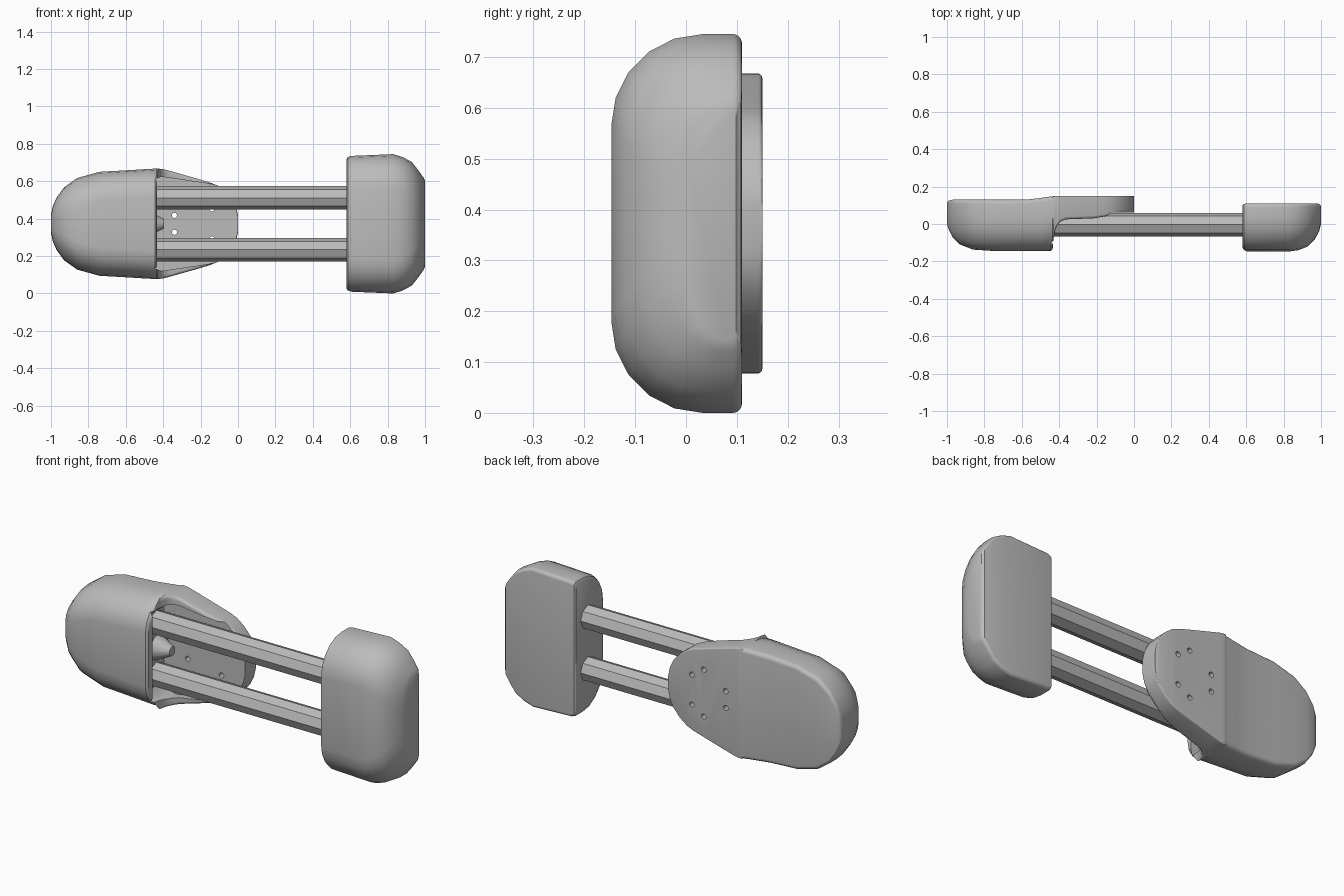
import bpy, bmesh, math
from mathutils import Matrix, Vector

MID = 0.3725  # height of the symmetry plane

if "Cube" in bpy.data.objects:
    bpy.data.objects.remove(bpy.data.objects["Cube"], do_unlink=True)

grey = bpy.data.materials.new("plain_grey")
grey.use_nodes = True
grey.diffuse_color = (0.5, 0.5, 0.5, 1)
grey.node_tree.nodes["Principled BSDF"].inputs["Base Color"].default_value = (0.5, 0.5, 0.5, 1)


def finish(name, bm):
    bmesh.ops.recalc_face_normals(bm, faces=bm.faces)
    mesh = bpy.data.meshes.new(name)
    bm.to_mesh(mesh)
    bm.free()
    mesh.materials.append(grey)
    obj = bpy.data.objects.new(name, mesh)
    bpy.context.collection.objects.link(obj)
    return obj


def select(obj):
    bpy.ops.object.select_all(action='DESELECT')
    obj.select_set(True)
    bpy.context.view_layer.objects.active = obj


def smooth(obj, angle=35):
    select(obj)
    bpy.ops.object.shade_smooth_by_angle(angle=math.radians(angle))


def section(x, h, front, back, ry, rz, rb, n=5):
    """Cross-section with broad front corners and tight back corners."""
    depth = back - front
    ry, rz, rb = min(ry, depth * 0.7), min(rz, h * 0.7), min(rb, depth * 0.25, h * 0.3)
    angles = [math.pi / 2 * i / n for i in range(n + 1)]
    half = [(front + ry * (1 - math.cos(a)), h - rz * (1 - math.sin(a))) for a in angles]
    half += [(back - rb * (1 - math.sin(a)), h - rb * (1 - math.cos(a))) for a in angles]
    ring = half + [(y, -z) for y, z in reversed(half)]
    return [Vector((x, y, MID + z)) for y, z in ring]


def loft(name, stations):
    bm = bmesh.new()
    rings = [[bm.verts.new(p) for p in section(*s)] for s in stations]
    for a, b in zip(rings, rings[1:]):
        for i in range(len(a)):
            j = (i + 1) % len(a)
            bm.faces.new((a[i], a[j], b[j], b[i]))
    bm.faces.new(rings[0])
    bm.faces.new(rings[-1])
    return finish(name, bm)


def cut(obj, cutter):
    cutter.hide_render = True
    mod = obj.modifiers.new("cut", 'BOOLEAN')
    mod.operation, mod.solver, mod.object = 'DIFFERENCE', 'EXACT', cutter
    select(obj)
    bpy.ops.object.modifier_apply(modifier=mod.name)
    bpy.data.objects.remove(cutter, do_unlink=True)


def cylinder(bm, centre, axis, r1, r2, length, sides, spin=0):
    turn = Vector((0, 0, 1)).rotation_difference(Vector(axis)).to_matrix().to_4x4()
    bmesh.ops.create_cone(bm, cap_ends=True, segments=sides, radius1=r1, radius2=r2, depth=length,
                          matrix=Matrix.Translation(centre) @ turn @ Matrix.Rotation(spin, 4, 'Z'))


# End pad: x, half height, front y, back y
pad_shape = [
    (0.58, 0.345, -0.125, 0.10), (0.587, 0.357, -0.138, 0.107), (0.605, 0.363, -0.147, 0.11),
    (0.83, 0.3725, -0.147, 0.11), (0.88, 0.357, -0.14, 0.11), (0.93, 0.33, -0.12, 0.11),
    (0.965, 0.285, -0.085, 0.11), (0.99, 0.25, -0.04, 0.108), (1.0, 0.23, 0.0, 0.098)]
end_pad = loft("end_pad", [s + (0.2, 0.18, 0.018) for s in pad_shape])
smooth(end_pad)

# Main shell: rounded nose and deep body
body_shape = [
    (-1.0, 0.05, 0.0, 0.115), (-0.99, 0.095, -0.03, 0.125), (-0.97, 0.14, -0.07, 0.13),
    (-0.93, 0.195, -0.11, 0.13), (-0.86, 0.245, -0.137, 0.13), (-0.74, 0.278, -0.145, 0.13),
    (-0.58, 0.287, -0.145, 0.13), (-0.5, 0.292, -0.145, 0.139), (-0.445, 0.295, -0.145, 0.147),
    (-0.435, 0.295, -0.135, 0.148)]
# Thin mounting plate running out from the body
plate_shape = [
    (-0.428, 0.295, -0.06, 0.149), (-0.415, 0.294, -0.015, 0.15), (-0.395, 0.291, 0.012, 0.15),
    (-0.365, 0.283, 0.025, 0.15), (-0.22, 0.242, 0.03, 0.15), (-0.15, 0.221, 0.04, 0.15),
    (-0.11, 0.205, 0.052, 0.15), (-0.07, 0.175, 0.06, 0.15), (-0.03, 0.13, 0.06, 0.15),
    (-0.01, 0.09, 0.06, 0.15), (0.0, 0.045, 0.06, 0.15)]
shell = loft("main_shell", [s + (0.17, 0.15, 0.022) for s in body_shape]
             + [s + (0.015, 0.015, 0.008) for s in plate_shape])

# Pocket that receives the rods
bm = bmesh.new()
edge = [(-0.48, 0.2), (-0.455, 0.235), (-0.41, 0.252), (-0.12, 0.209), (0.1, 0.209)]
outline = edge + [(x, -z) for x, z in reversed(edge)]
base = bm.faces.new([bm.verts.new((x, -0.105, MID + z)) for x, z in outline])
top = bmesh.ops.extrude_face_region(bm, geom=[base])["geom"]
bmesh.ops.translate(bm, verts=[v for v in top if isinstance(v, bmesh.types.BMVert)], vec=(0, 0.166, 0))
cut(shell, finish("pocket_cutter", bm))

# Screw holes through the plate
bm = bmesh.new()
for x, z in ((-0.34, 0.045), (-0.21, 0.125), (-0.14, 0.08)):
    for side in (-1, 1):
        cylinder(bm, (x, 0.1, MID + side * z), (0, 1, 0), 0.014, 0.014, 0.2, 12)
cut(shell, finish("hole_cutter", bm))
smooth(shell)

# Locating boss between the rods
bm = bmesh.new()
cylinder(bm, (-0.44, 0.01, MID), (1, 0, 0), 0.07, 0.025, 0.09, 12)
smooth(finish("locating_boss", bm))

# Pair of eight-sided rods
for name, side in (("upper_rod", 1), ("lower_rod", -1)):
    bm = bmesh.new()
    cylinder(bm, (0.06, -0.003, MID + side * 0.1385), (1, 0, 0), 0.063, 0.063, 1.1, 8)
    finish(name, bm)
